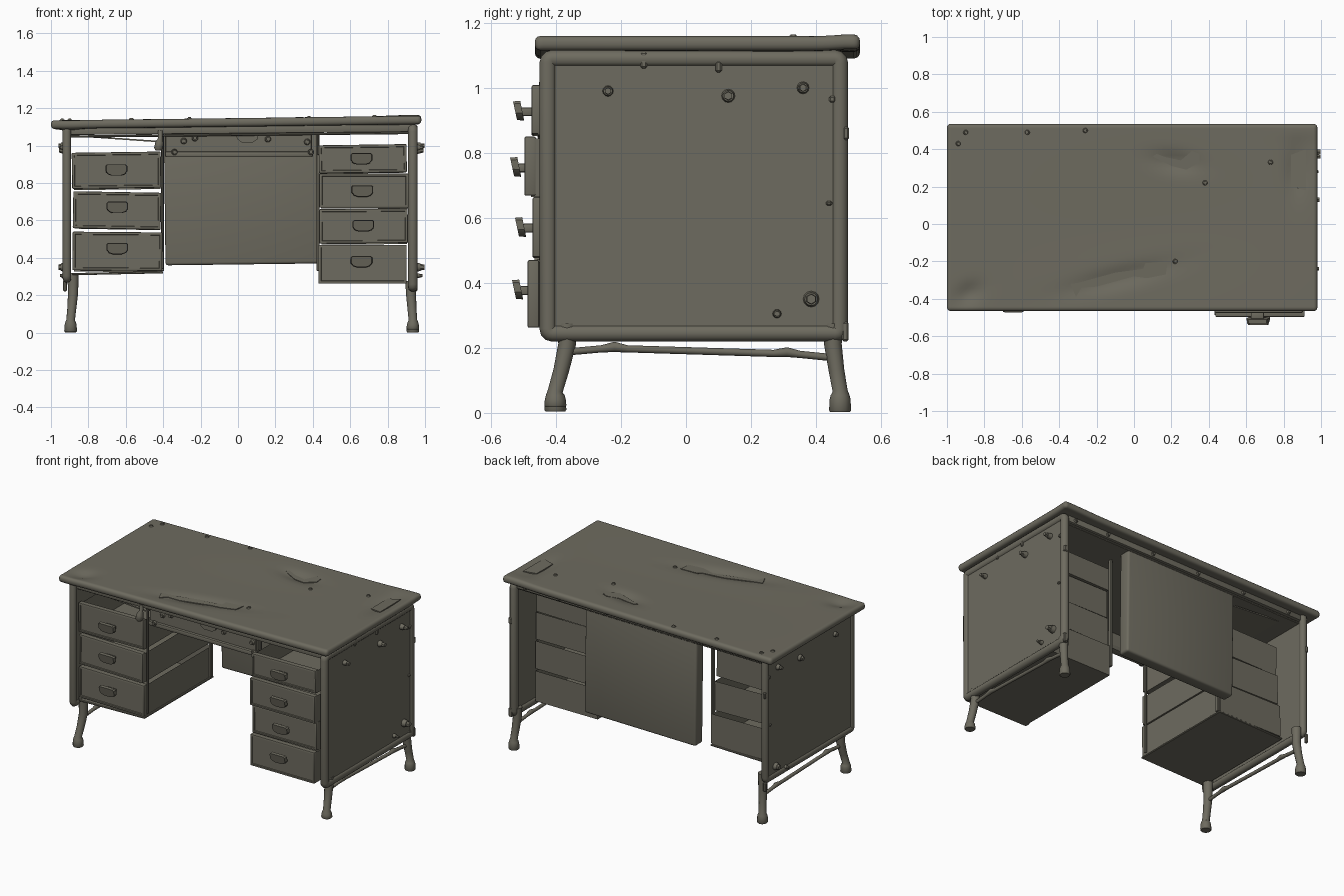
import bpy, bmesh, math
from mathutils import Vector, Matrix

if "Cube" in bpy.data.objects:
    bpy.data.objects.remove(bpy.data.objects["Cube"])

METAL = bpy.data.materials.new("worn_olive_grey_metal")
METAL.diffuse_color = (0.155, 0.147, 0.115, 1)
METAL.use_nodes = True
METAL.node_tree.nodes["Principled BSDF"].inputs["Base Color"].default_value = METAL.diffuse_color


def finish(name, bm, angle=35):
    bmesh.ops.recalc_face_normals(bm, faces=bm.faces[:])
    me = bpy.data.meshes.new(name)
    bm.to_mesh(me)
    bm.free()
    me.materials.append(METAL)
    me.polygons.foreach_set("use_smooth", [True] * len(me.polygons))
    me.set_sharp_from_angle(angle=math.radians(angle))
    ob = bpy.data.objects.new(name, me)
    bpy.context.collection.objects.link(ob)
    return ob


def box_bm(lo, hi, bevel=0.0, segs=2, tilt=0.0):
    """Box between two corners, rounded edges, tilted about the y axis."""
    lo, hi = Vector(lo), Vector(hi)
    bm = bmesh.new()
    bmesh.ops.create_cube(bm, size=1)
    d = hi - lo
    bmesh.ops.scale(bm, vec=d, verts=bm.verts[:])
    if bevel:
        bmesh.ops.bevel(bm, geom=bm.edges[:], offset=bevel, segments=segs, profile=0.5, affect='EDGES')
    bmesh.ops.rotate(bm, cent=(0, 0, 0), matrix=Matrix.Rotation(math.radians(tilt), 3, 'Y'), verts=bm.verts[:])
    bmesh.ops.translate(bm, vec=(lo + hi) / 2, verts=bm.verts[:])
    return bm


def box(name, lo, hi, bevel=0.0, segs=2, tilt=0.0):
    return finish(name, box_bm(lo, hi, bevel, segs, tilt))


def tube(name, pts, closed=False, n=12):
    """Round sweep through points (x, y, z, radius)."""
    bm = bmesh.new()
    P = [Vector(p[:3]) for p in pts]
    k = len(P)
    rings = []
    for i in range(k):
        a = P[i - 1] if (i or closed) else P[0]
        b = P[(i + 1) % k] if (i < k - 1 or closed) else P[-1]
        t = (b - a).normalized()
        u = t.cross(Vector((1, 0, 0)))
        if u.length < 0.2:
            u = t.cross(Vector((0, 1, 0)))
        u.normalize()
        w = t.cross(u)
        rings.append([bm.verts.new(P[i] + pts[i][3] * (math.cos(j * math.tau / n) * u + math.sin(j * math.tau / n) * w))
                      for j in range(n)])
    for i in range(k if closed else k - 1):
        r, s = rings[i], rings[(i + 1) % k]
        for j in range(n):
            bm.faces.new((r[j], r[(j + 1) % n], s[(j + 1) % n], s[j]))
    if not closed:
        bm.faces.new(rings[0])
        bm.faces.new(rings[-1])
    return finish(name, bm, 50)


def bolt(name, pos, axis, r=0.016, h=0.02):
    """Washer with a hexagonal head."""
    bm = bmesh.new()
    for rad, depth, n in ((r, h * 0.6, 12), (r * 0.75, h, 6)):
        geo = bmesh.ops.create_cone(bm, cap_ends=True, segments=n, radius1=rad, radius2=rad * 0.8, depth=depth)
        bmesh.ops.translate(bm, vec=(0, 0, depth / 2), verts=geo["verts"])
    q = Vector(axis).to_track_quat('Z', 'Y').to_matrix()
    bmesh.ops.rotate(bm, cent=(0, 0, 0), matrix=q, verts=bm.verts[:])
    bmesh.ops.translate(bm, vec=pos, verts=bm.verts[:])
    return finish(name, bm)


def prism(name, pts, place, depth):
    """Outline extruded; place(u, v, w) maps to world space."""
    bm = bmesh.new()
    a = [bm.verts.new(place(u, v, 0)) for u, v in pts]
    b = [bm.verts.new(place(u, v, depth)) for u, v in pts]
    bm.faces.new(a)
    bm.faces.new(b)
    for i in range(len(pts)):
        j = (i + 1) % len(pts)
        bm.faces.new((a[i], a[j], b[j], b[i]))
    return finish(name, bm)


# Table top: rounded slab, cut into a grid, tilted and dented
# each dent: centre x, y, half length, half width, height, turn in degrees
DENTS = [(0.22, 0.33, 0.12, 0.05, -0.022, -10), (-0.08, -0.29, 0.26, 0.05, -0.02, 14), (0.87, 0.28, 0.05, 0.13, -0.02, 0),
         (-0.88, -0.37, 0.07, 0.05, -0.02, 30), (0.9, 0.5, 0.12, 0.05, 0.006, 0), (0.1, 0.0, 0.55, 0.3, -0.006, 0)]


def surface(x, y):
    z = 0.0125 * x
    for cx, cy, sx, sy, d, a in DENTS:
        c, s = math.cos(math.radians(a)), math.sin(math.radians(a))
        u, v = (x - cx) * c + (y - cy) * s, (y - cy) * c - (x - cx) * s
        z += d * math.exp(-(u / sx) ** 2 - (v / sy) ** 2)
    return z


bm = box_bm((-1, -0.465, 1.1025), (0.98, 0.535, 1.1475), 0.018, 3)
for axis, lo, hi, cuts in ((0, -0.98, 0.96, 70), (1, -0.44, 0.51, 40)):
    for i in range(cuts + 1):
        co, no = [0, 0, 0], [0, 0, 0]
        co[axis], no[axis] = lo + (hi - lo) * i / cuts, 1
        bmesh.ops.bisect_plane(bm, geom=bm.verts[:] + bm.edges[:] + bm.faces[:], plane_co=co, plane_no=no)
for v in bm.verts:
    v.co.z += surface(v.co.x, v.co.y)
finish("table_top", bm)

# Torn metal flaps lying in the dents
FLAPS = [[(.1, .36), (.12, .375), (.17, .357), (.25, .34), (.31, .39), (.35, .375), (.35, .33), (.28, .29), (.2, .31), (.14, .34)],
         [(-.34, -.32), (-.3, -.315), (-.1, -.26), (.05, -.24), (.06, -.21), (.18, -.2), (.17, -.27), (.07, -.29),
          (0, -.28), (-.2, -.335), (-.28, -.34), (-.31, -.39)],
         [(.84, .37), (.92, .4), (.92, .18), (.84, .2)]]
for f in FLAPS:
    prism("torn_flap", f, lambda u, v, w: (u, v, 1.14 + surface(u, v) + w), 0.011)
for x, y in ((-.9, .49), (-.57, .49), (-.26, .5), (.73, .33), (.38, .22), (.22, -.2), (-.94, .43)):
    bolt("top_rivet", (x, y, 1.146 + surface(x, y)), (0, 0, 1), 0.014, 0.01)

# Rails and sagging sheet under the top
box("under_sheet", (-0.9, -0.4, 1.052), (0.92, 0.46, 1.064), 0.004, 1, -0.6)
for y in (-0.41, 0.46):
    box("top_rail", (-0.91, y - 0.015, 1.065), (0.94, y + 0.015, 1.106), 0.006, 2, -0.5)
box("sag_sheet", (-0.91, -0.38, 1.034), (-0.4, 0.4, 1.042), 0, 1, 4)

# End frames, panels, legs and stretchers
for side, x, zb, r in (("left", -0.915, 0.29, 0.023), ("right", 0.935, 0.245, 0.026)):
    s = 1 if x > 0 else -1
    c = 0.014
    y0, y1, z1 = -0.425, 0.473, 1.09
    loop = []
    for cy, cz, a0 in ((y1 - c, z1 - c, 0), (y0 + c, z1 - c, 90), (y0 + c, zb + c, 180), (y1 - c, zb + c, 270)):
        for k in range(4):
            a = math.radians(a0 + k * 30)
            loop.append((x, cy + c * math.cos(a), cz + c * math.sin(a), r))
    tube(side + "_frame", loop, True)
    box(side + "_panel", (x - 0.012, y0, zb), (x + 0.014, y1, z1), 0.004, 1)
    lx = -0.882 if s < 0 else 0.925
    fx = -0.895 if s < 0 else 0.935
    for end, ya, yb, zf in (("front", -0.366, -0.402, 0.018 if s > 0 else 0.004), ("rear", 0.452, 0.474, 0.002)):
        mid = (ya + yb) / 2
        tube(f"{side}_{end}_leg", [(lx, ya, zb + 0.03, .03), (lx, ya, 0.21, .027), ((lx + fx) / 2, mid, 0.13, .024),
             (fx, yb, 0.068, .023), (fx, yb, 0.054, .029), (fx, yb, 0.042, .032), (fx, yb, zf + .006, .034), (fx, yb, zf, .03)])
    tube(side + "_stretcher", [(lx, -0.36, 0.188, .011), (lx, -0.26, 0.197, .011), (lx, -0.22, 0.203, .016),
         (lx, -0.18, 0.197, .011), (lx, 0.27, 0.183, .011), (lx, 0.31, 0.187, .015), (lx, 0.35, 0.18, .011), (lx, 0.45, 0.17, .011)])
    for y, z, br, bh in ((-.24, .99, .017, .026), (.13, .975, .021, .03), (.36, 1.0, .019, .034), (.385, .35, .025, .034),
                         (.28, .305, .014, .024)):
        bolt(side + "_panel_bolt", (x + s * 0.012, y, z), (s, 0, 0), br, bh + (0.016 if s > 0 else 0))
    # bent chips on the frame edges
    for y, z, h in ((-.13, 1.085, .05), (.1, 1.065, .035), (.45, .965, .02), (.44, .645, .015), (.492, .86, .04), (.49, .25, .06)):
        box("frame_chip", (x + s * .008 - .012, y - .01, z - h / 2), (x + s * .012 + .012, y + .01, z + h / 2), 0.005, 1)

# Handle: flat-topped rounded pull on a short stem
PULL = [(-.05, .03), (.05, .03), (.058, .022), (.058, -.008), (.045, -.024), (.025, -.031), (-.025, -.031), (-.045, -.024),
        (-.058, -.008), (-.058, .022)]


def handle(x, y, z, reach):
    box("handle_stem", (x - .035, y - reach - .005, z - .017), (x + .035, y + .005, z + .01), 0.006)
    prism("handle_pull", PULL, lambda u, v, w: (x + u * (1 - 3 * w), y - reach - w - v * 0.2, z + v * (1 - 3 * w)), 0.022)


# Drawer: open tray with a recessed front plate
def drawer(side, x0, x1, z0, z1, yf, yb, tilt, hx, hz, zbot, reach=.033):
    bm = box_bm((x0 + .01, yf + .02, zbot), (x1 - .004, yb, z1 - .006), 0, 1, tilt)
    top = max(bm.faces, key=lambda f: f.calc_center_median().z)
    bmesh.ops.inset_region(bm, faces=[top], thickness=0.01)
    bmesh.ops.translate(bm, vec=(0, 0, -(z1 - zbot) * 0.85), verts=top.verts[:])
    finish(side + "_drawer_tray", bm)
    bm = box_bm((x0, yf, z0), (x1, yf + .035, z1), 0.005, 2, tilt)
    face = min(bm.faces, key=lambda f: f.calc_center_median().y)
    bmesh.ops.inset_region(bm, faces=[face], thickness=0.012, depth=0.0)
    inner = bmesh.ops.inset_region(bm, faces=[face], thickness=0.003, depth=-0.005)
    finish(side + "_drawer_front", bm, 25)
    handle(hx, yf + .004, hz, reach)


drawer("left", -.888, -.412, .772, .965, -.41, .27, -.8, -.65, .87, .765)
drawer("left", -.882, -.412, .555, .752, -.415, .29, 1, -.645, .67, .552)
drawer("left", -.885, -.405, .332, .538, -.41, .31, .5, -.645, .45, .325)
drawer("right", .432, .902, .855, 1.005, -.475, .29, -.8, .66, .93, .852)
drawer("right", .435, .912, .668, .850, -.497, .28, 0, .665, .757, .664, .02)
drawer("right", .435, .908, .478, .662, -.472, .29, -.4, .67, .572, .472, .03)
drawer("right", .430, .902, .262, .470, -.487, .30, 0, .66, .38, .262, .024)
box("left_base_board", (-.885, -.41, .312), (-.4, .315, .324), 0.003, 1, -1.2)

# Thin inner posts holding the drawer stacks
for x in (-.403, .428):
    box("inner_post", (x - .008, .28, .33), (x + .008, .305, 1.07), 0.003, 1)
    box("inner_post_front", (x - .006, -.38, .34 if x < 0 else .95), (x + .006, -.365, 1.08), 0.003, 1)

# Back modesty panel, slightly crooked, and front apron
box("modesty_panel", (-.392, .375, .365), (.428, .455, 1.075), 0.014, 3, -.7)
box("apron", (-.39, -.375, .955), (.395, -.345, 1.08), 0.005, 1, -.4)
box("apron_lip", (-.39, -.392, .938), (.4, -.34, .968), 0.008, 2)
prism("apron_latch", [(-.01, 1.06), (.11, 1.06), (.105, 1.035), (.08, 1.018), (.02, 1.018), (-.005, 1.035)],
      lambda u, v, w: (u, -.37 - w, v), 0.016)
for x, z in ((-.34, .965), (-.29, 1.025), (-.23, 1.04), (.16, 1.035), (.37, 1.02), (.39, .965)):
    bolt("apron_bolt", (x, -.376 if z > 1 else -.39, z), (0, -1, 0), .017, .018)

# Loose hinge hanging at the left of the apron
tube("loose_hinge", [(-.415, -.42, 1.08, .014), (-.415, -.425, 1.04, .012), (-.42, -.43, 1.015, .022), (-.425, -.43, .985, .024),
                     (-.425, -.43, .975, .016)])

# Bolts along the back rail
for x in (-.8, -.45, -.1, .25, .6, .85):
    bolt("back_rail_bolt", (x, .474, 1.085 + .01 * x), (0, 1, 0), .014, .014)
